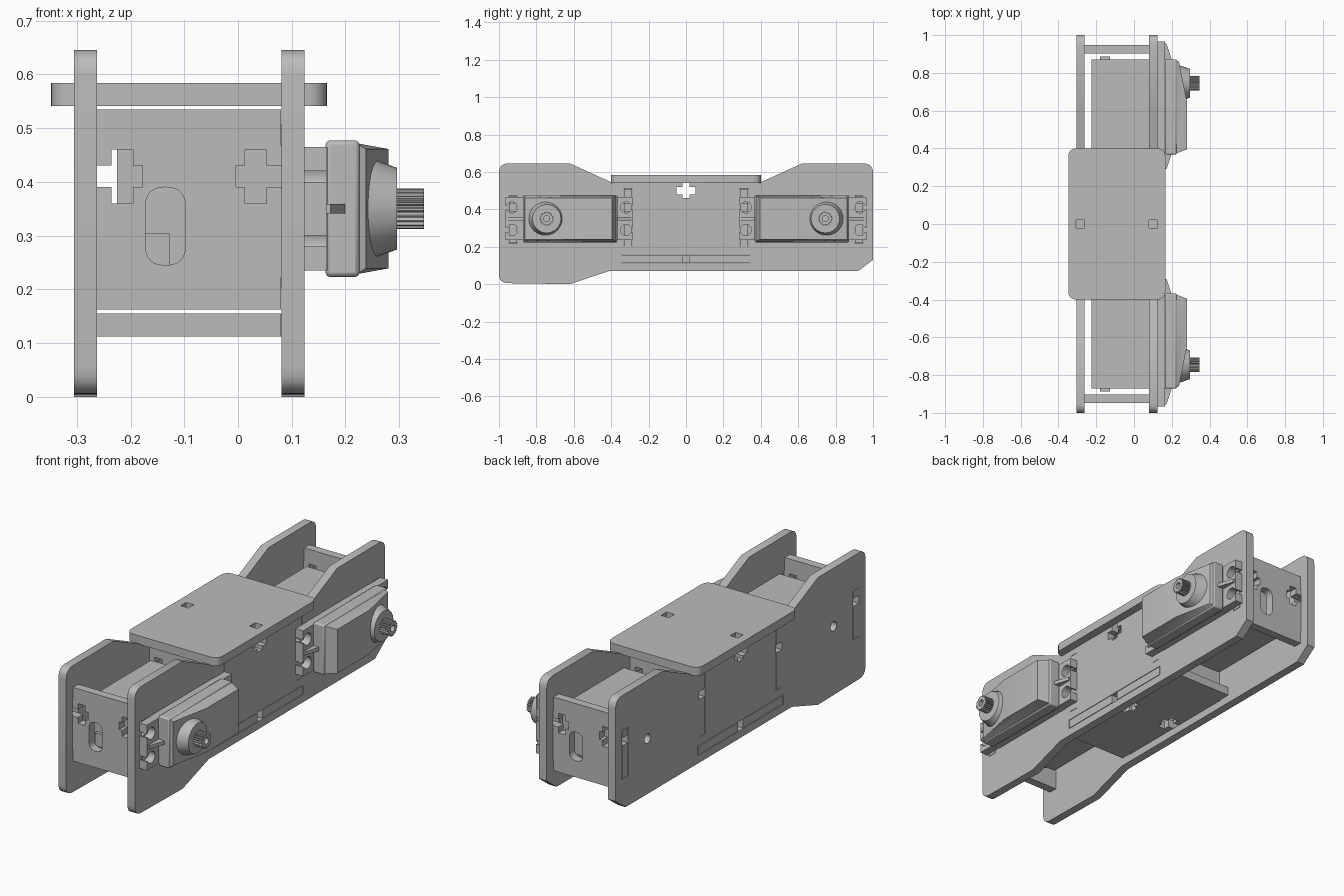
import bpy, bmesh
from math import sin, cos, pi, radians
from mathutils import Matrix, Vector

cube = bpy.data.objects.get("Cube")
if cube:
    bpy.data.objects.remove(cube, do_unlink=True)

grey = bpy.data.materials.new("plain grey")
grey.use_nodes = True
COLOUR = (0.5, 0.5, 0.5, 1)
grey.diffuse_color = COLOUR
grey.node_tree.nodes["Principled BSDF"].inputs["Base Color"].default_value = COLOUR

T = 0.043            # sheet thickness
MID = -0.091         # x midway between the side plates
SIDE_X = 0.193       # side plate offset from MID
END_Y, INNER_Y = 0.925, 0.31
BOLT_Z, AXIS_Z = 0.41, 0.35

# Local axes of a sheet: facing sideways, facing front, lying flat
SIDEWAYS = Matrix(((0, 0, 1), (1, 0, 0), (0, 1, 0))).to_4x4()
FRONT = Matrix(((1, 0, 0), (0, 0, -1), (0, 1, 0))).to_4x4()
FLAT = Matrix.Identity(4)


def finish(name, mesh, matrix=FLAT):
    obj = bpy.data.objects.new(name, mesh)
    bpy.context.collection.objects.link(obj)
    mesh.transform(matrix)
    mesh.materials.clear()
    mesh.materials.append(grey)
    bpy.ops.object.select_all(action='DESELECT')
    obj.select_set(True)
    bpy.context.view_layer.objects.active = obj
    bpy.ops.object.shade_smooth_by_angle(angle=radians(30))
    return obj


def rect(x0, x1, y0, y1):
    return [(x0, y0), (x1, y0), (x1, y1), (x0, y1)]


def circle(x, y, r, n=24):
    return [(x + r * cos(2 * pi * i / n), y + r * sin(2 * pi * i / n)) for i in range(n)]


def rounded(points, r, steps=6):
    """Round every corner of a polygon by cutting r back from it."""
    out = []
    for i, p in enumerate(points):
        a, b, c = Vector(points[i - 1]), Vector(p), Vector(points[(i + 1) % len(points)])
        start, end = b + (a - b).normalized() * r, b + (c - b).normalized() * r
        for k in range(steps + 1):
            t = k / steps
            out.append(tuple(start * (1 - t) ** 2 + b * 2 * t * (1 - t) + end * t * t))
    return out


def sheet(name, outline, holes, depth, axes, place):
    """Flat sheet with holes, cut from a filled curve."""
    curve = bpy.data.curves.new(name, 'CURVE')
    curve.dimensions, curve.fill_mode, curve.extrude = '2D', 'BOTH', depth / 2
    for pts in [outline] + holes:
        spline = curve.splines.new('POLY')
        spline.points.add(len(pts) - 1)
        for point, (x, y) in zip(spline.points, pts):
            point.co = (x, y, 0, 1)
        spline.use_cyclic_u = True
    temp = bpy.data.objects.new(name, curve)
    bpy.context.collection.objects.link(temp)
    bpy.context.view_layer.update()
    mesh = bpy.data.meshes.new_from_object(temp.evaluated_get(bpy.context.evaluated_depsgraph_get()))
    bpy.data.objects.remove(temp, do_unlink=True)
    bm = bmesh.new()
    bm.from_mesh(mesh)
    bmesh.ops.remove_doubles(bm, verts=bm.verts, dist=1e-5)
    bmesh.ops.recalc_face_normals(bm, faces=bm.faces)
    bm.to_mesh(mesh)
    bm.free()
    return finish(name, mesh, Matrix.Translation(place) @ axes)


def hull(name, points):
    bm = bmesh.new()
    for p in points:
        bm.verts.new(p)
    bmesh.ops.convex_hull(bm, input=bm.verts)
    bmesh.ops.dissolve_limit(bm, angle_limit=0.01, verts=bm.verts, edges=bm.edges)
    mesh = bpy.data.meshes.new(name)
    bm.to_mesh(mesh)
    bm.free()
    return finish(name, mesh)


def box(name, xs, ys, zs):
    return hull(name, [(x, y, z) for x in xs for y in ys for z in zs])


def notch(edge, centre):
    """Cross-shaped nut slot entering from an edge, as (across, along) points."""
    half = [(0, 0.02), (0.027, 0.02), (0.027, 0.05), (0.067, 0.05), (0.067, 0.02), (0.084, 0.02)]
    pts = [(edge - d, centre - w) for d, w in half]
    return pts + [(edge - d, centre + w) for d, w in reversed(half)]


def panel_outline(low, high, tab_low, tab_high, bolt):
    """Cross panel with a split tab and nut slot on both edges."""
    w, tip = 0.171, SIDE_X + T / 2
    side = [(w, low), (w, tab_low), (tip, tab_low), (tip, bolt - 0.02)] + notch(w, bolt)[1:-1]
    side += [(tip, bolt + 0.02), (tip, tab_high), (w, tab_high), (w, high)]
    return side + [(-x, y) for x, y in reversed(side)]


# Side plates
ends_top = rounded([(1, 0.13), (1, 0.645), (0.62, 0.645)], 0.05)[7:14]
front_end = rounded([(-0.62, 0.645), (-1, 0.645), (-1, 0.005), (-0.62, 0.005)], 0.05)[7:21]
top_notch = [(y, z) for z, y in reversed(notch(0.545, 0))]
plate = [(0.92, 0.07), (1, 0.13)] + ends_top + [(0.62, 0.645), (0.4, 0.545)]
plate += top_notch + [(-0.4, 0.545), (-0.62, 0.645)] + front_end + [(-0.62, 0.0), (-0.41, 0.07)]
slots = [rect(-0.343, 0.343, 0.109, 0.158)]
for s in (-1, 1):
    slots.append(rect(s * END_Y - 0.024, s * END_Y + 0.024, 0.22, 0.47))
    slots.append(rect(s * INNER_Y - 0.024, s * INNER_Y + 0.024, 0.2, 0.51))
windows = [rect(s * 0.622 - 0.25, s * 0.622 + 0.25, 0.233, 0.467) for s in (-1, 1)]
axle_holes = [circle(s * 0.745, AXIS_Z, 0.024) for s in (-1, 1)]
sheet("left_side_plate", plate, slots + windows, T, SIDEWAYS, (MID + SIDE_X, 0, 0))
sheet("right_side_plate", plate, slots + axle_holes, T, SIDEWAYS, (MID - SIDE_X, 0, 0))

# Cross panels
for s, side in ((-1, "front"), (1, "back")):
    x = s * 0.044
    oval = rounded(rect(x - 0.037, x + 0.037, 0.245, 0.39), 0.036)
    sheet(side + "_end_panel", panel_outline(0.162, 0.535, 0.222, 0.468, BOLT_Z),
          [oval], T, FRONT, (MID, s * END_Y, 0))
    sheet(side + "_inner_panel", panel_outline(0.162, 0.535, 0.202, 0.508, BOLT_Z),
          [], T, FRONT, (MID, s * INNER_Y, 0))
sheet("bottom_panel", panel_outline(-0.4, 0.4, -0.341, 0.341, 0), [], T, FLAT, (MID, 0, 0.1335))

# Top cover
bolt_holes = [rect(s * SIDE_X - 0.022, s * SIDE_X + 0.022, -0.022, 0.022) for s in (-1, 1)]
sheet("top_cover", rounded(rect(-0.257, 0.257, -0.4, 0.4), 0.045), bolt_holes,
      T, FLAT, (MID, 0, 0.5625))

# Mounting flange shape with keyhole screw slots
flange = []
for flip in (1, -1):
    end = [(0.34, -0.115)]
    for z in (-0.06, 0.06):
        end.append((0.34, z - 0.01))
        for k in range(17):
            a = radians(-20 - 20 * k)
            end.append((0.305 + 0.03 * cos(a), z + 0.03 * sin(a)))
        end.append((0.34, z + 0.01))
    end.append((0.34, 0.115))
    flange += [(flip * y, flip * z) for y, z in end]

# Output spline shape
TEETH = 20
spline_shape = []
for i in range(TEETH * 4):
    a, r = 2 * pi * i / (TEETH * 4), 0.038 if i % 4 < 2 else 0.032
    spline_shape.append((r * cos(a), r * sin(a)))

# Servo motors
for s, side in ((-1, "front"), (1, "back")):
    name = side + "_servo_"

    def zs(half):
        return (AXIS_Z - half, AXIS_Z + half)

    box(name + "case", (-0.225, 0.17), (s * 0.375, s * 0.87), zs(0.114))
    sheet(name + "flange", flange, [], 0.042, SIDEWAYS, (0.144, s * 0.625, AXIS_Z))
    upper = box(name + "upper_case", (0.163, 0.226), (s * 0.367, s * 0.872), zs(0.127))
    bevel = upper.modifiers.new("soft_edges", 'BEVEL')
    bevel.width, bevel.segments = 0.008, 2
    hull(name + "cap", [(x, s * y, z) for x, y, h in
         ((0.22, 0.372, 0.122), (0.22, 0.867, 0.122), (0.28, 0.395, 0.111),
          (0.28, 0.65, 0.111), (0.238, 0.86, 0.111)) for z in zs(h)])
    hull(name + "boss", [(x, s * 0.745 + y, AXIS_Z + z) for x, r in ((0.235, 0.098), (0.296, 0.076))
                         for y, z in circle(0, 0, r, 32)])
    sheet(name + "output_spline", spline_shape, [circle(0, 0, 0.016, 16)], 0.055,
          SIDEWAYS, (0.3185, s * 0.745, AXIS_Z))
    # Ribs bracing the flange, and the cable outlet
    for inner, outer, label in ((0.87, 0.955, "outer"), (0.375, 0.29, "inner")):
        hull(name + label + "_rib", [(x, s * y, z) for x, y in
             ((0.16, inner), (0.16, outer), (0.172, outer), (0.2, inner)) for z in zs(0.009)])
    box(name + "cable_outlet", (-0.18, -0.127), (s * 0.86, s * 0.887), (0.24, 0.305))
